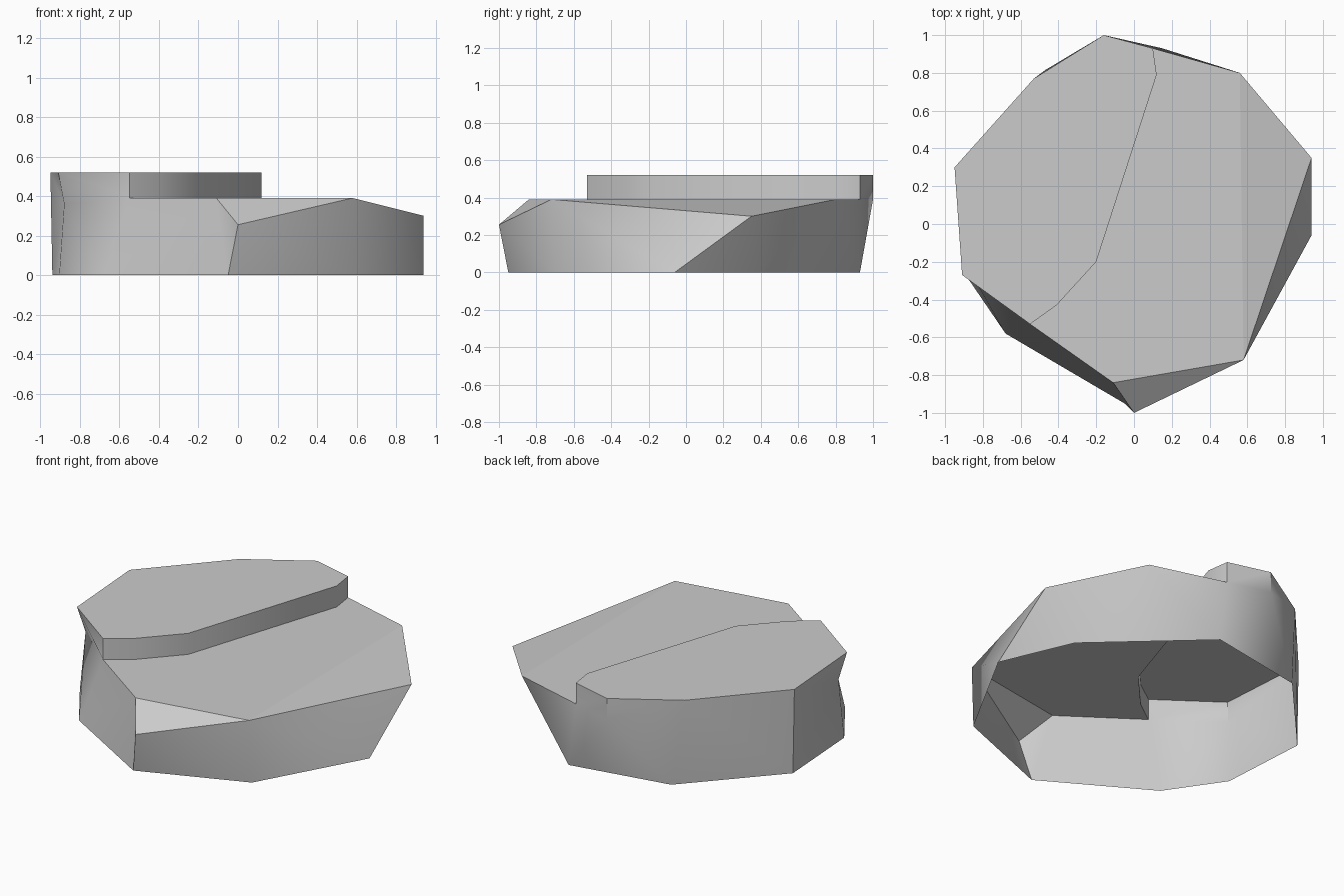
import bpy, bmesh
from math import radians

cube = bpy.data.objects.get("Cube")
if cube:
    bpy.data.objects.remove(cube, do_unlink=True)

LOW, HIGH = 0.39, 0.52

# Single grey stone material
stone = bpy.data.materials.new("stone_grey")
stone.use_nodes = True
colour = (0.6, 0.6, 0.6, 1)
stone.diffuse_color = colour
shader = next(n for n in stone.node_tree.nodes if n.type == 'BSDF_PRINCIPLED')
shader.inputs["Base Color"].default_value = colour

bm = bmesh.new()


def ring(outline, z):
    """Add a row of vertices at one height."""
    return [bm.verts.new((x, y, z)) for x, y in outline]


def face(*verts):
    return bm.faces.new(verts)


# Base outline on the ground, from the front corner round by the left side
(base_front, base_front_left, base_left, base_back_left, base_back,
 base_back_right, base_right, base_side, base_front_right) = ring(
    [(-.05, -.95), (.585, -.70), (.94, -.06), (.75, .38), (.15, .93),
     (-.47, .815), (-.94, .3), (-.905, -.25), (-.68, -.58)], 0)

# Step line shared by the two ledges
step_line = [(-.55, -.53), (-.41, -.43), (-.2, -.2), (.12, .79), (.1, .93)]
step_low = ring(step_line, LOW)
step_high = ring(step_line, HIGH)

# Upper corners of the rock
lip, shoulder, back_corner, back_low = ring(
    [(-.11, -.84), (.58, -.72), (.56, .8), (-.16, 1)], LOW)
back_high, back_right, right, side = ring(
    [(-.16, 1), (-.53, .77), (-.95, .3), (-.91, -.27)], HIGH)
nose = bm.verts.new((0, -1, .255))
drop = bm.verts.new((.94, .35, .3))
dent = bm.verts.new((-.88, -.23, .36))

# Ledges, front chamfer and sloping left shoulder
lower_ledge = face(lip, shoulder, back_corner, *reversed(step_low))
upper_ledge = face(*step_high, back_high, back_right, right, side)
chamfer = face(lip, nose, shoulder)
slope = face(shoulder, drop, back_corner)

# Riser between the ledges
for i in range(len(step_line) - 1):
    face(step_low[i], step_low[i + 1], step_high[i + 1], step_high[i])

# Front and left walls
face(nose, base_front, base_front_left)
face(nose, base_front_left, shoulder)
face(shoulder, base_front_left, base_left)
face(shoulder, base_left, drop)
face(drop, base_left, base_back_left)
face(drop, base_back_left, back_corner)

# Back walls
face(back_corner, base_back_left, base_back)
face(back_corner, base_back, step_low[-1])
face(step_low[-1], base_back, back_low)
face(step_low[-1], back_low, back_high, step_high[-1])
face(back_low, base_back, base_back_right)
face(back_low, base_back_right, back_right)
face(back_low, back_right, back_high)
face(back_right, base_back_right, base_right)
face(back_right, base_right, right)

# Right wall with its dent
face(right, base_right, dent)
face(right, dent, side)
face(dent, base_right, base_side)
face(side, dent, step_low[0])
face(side, step_low[0], step_high[0])
face(dent, base_side, base_front_right)
face(dent, base_front_right, step_low[0])
face(step_low[0], base_front_right, lip)
face(lip, base_front_right, base_front)
face(lip, base_front, nose)

# Make every face point outward
bmesh.ops.recalc_face_normals(bm, faces=bm.faces[:])
bm.normal_update()
if upper_ledge.normal.z < 0:
    bmesh.ops.reverse_faces(bm, faces=bm.faces[:])

mesh = bpy.data.meshes.new("stepped_rock")
bm.to_mesh(mesh)
bm.free()
mesh.materials.append(stone)
rock = bpy.data.objects.new("stepped_rock", mesh)
bpy.context.collection.objects.link(rock)

# Soft walls with crisp edges, and flat upper faces
bpy.ops.object.select_all(action='DESELECT')
rock.select_set(True)
bpy.context.view_layer.objects.active = rock
bpy.ops.object.shade_smooth_by_angle(angle=radians(42))
for poly in mesh.polygons:
    if poly.normal.z > 0.5:
        poly.use_smooth = False
